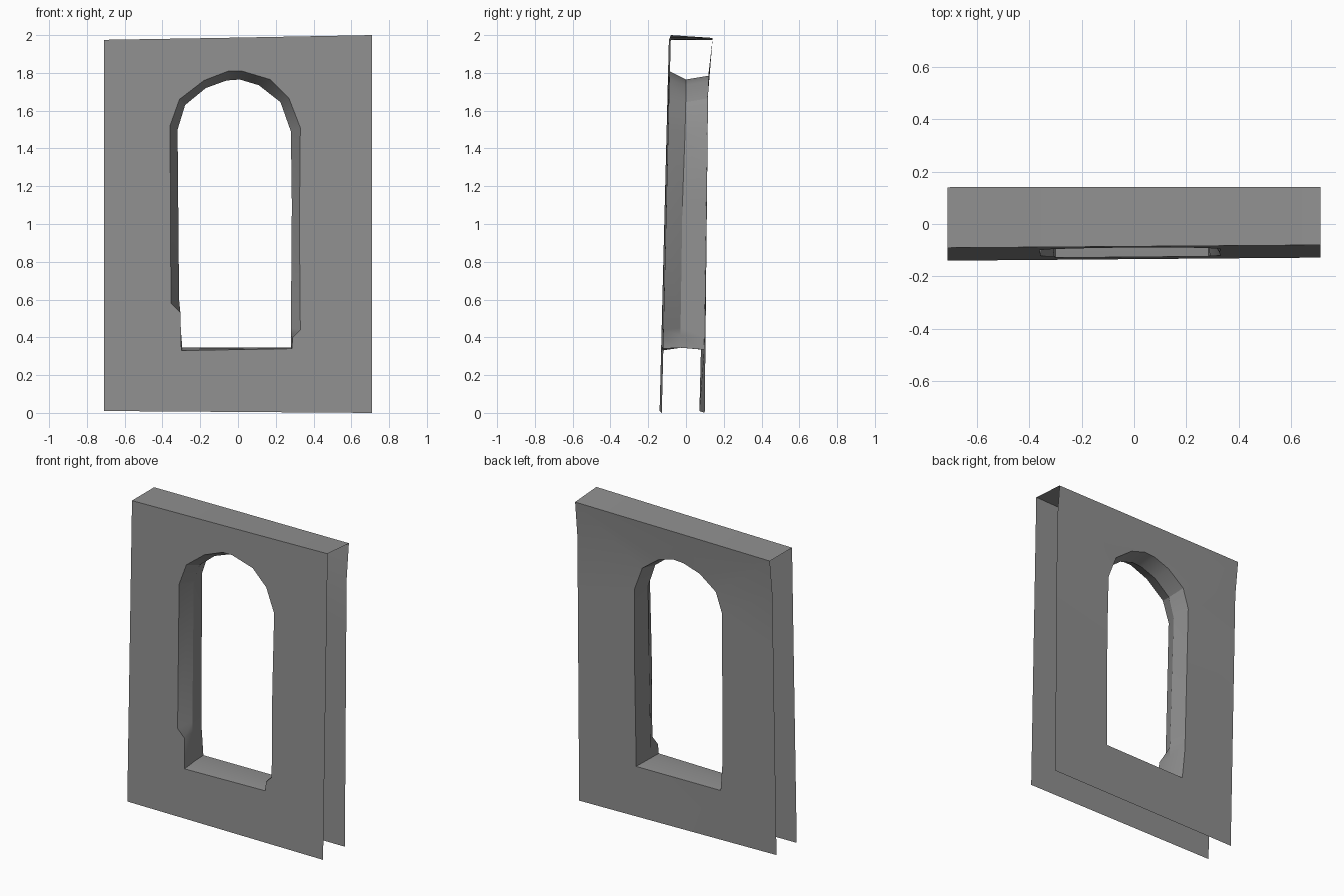
import bpy
import bmesh
import math
from mathutils import Vector

cube = bpy.data.objects.get("Cube")
if cube:
    bpy.data.objects.remove(cube, do_unlink=True)

HALF = 0.71

grey = bpy.data.materials.new("stone grey")
grey.use_nodes = True
colour = (0.28, 0.28, 0.28, 1)
grey.diffuse_color = colour
grey.node_tree.nodes["Principled BSDF"].inputs["Base Color"].default_value = colour


def lerp(a, b, t):
    return a + (b - a) * t


# Gentle lean and warp of the two wall skins
def front_y(x, z):
    t = (x + HALF) / (2 * HALF)
    return lerp(lerp(-0.14, -0.128, t), lerp(-0.09, -0.08, t), z / 2)


def middle_y(x, z):
    return -0.015 - 0.015 * math.cos((z - 0.6) * 2.6)


def back_y(x, z):
    flare = max(0, min(1, (z - 1.75) / 0.25))
    return lerp(0.085 + 0.02 * x, 0.12, z / 2) + 0.023 * flare


def place(outline, depth):
    return [Vector((x, depth(x, z), z)) for x, z in outline]


def finish(name, bm, facing):
    """Turn every face by the facing rule and make the object."""
    bm.normal_update()
    for face in bm.faces:
        if face.normal.dot(facing(face.calc_center_median())) < 0:
            face.normal_flip()
    mesh = bpy.data.meshes.new(name)
    bm.to_mesh(mesh)
    bm.free()
    mesh.materials.append(grey)
    obj = bpy.data.objects.new(name, mesh)
    bpy.context.collection.objects.link(obj)
    bpy.ops.object.select_all(action='DESELECT')
    obj.select_set(True)
    bpy.context.view_layer.objects.active = obj
    bpy.ops.object.shade_smooth_by_angle(angle=math.radians(30))


def skin(name, border, hole, direction):
    """Wall sheet between the outer border and the arched hole."""
    bm = bmesh.new()
    for loop in (border, hole):
        verts = [bm.verts.new(p) for p in loop]
        for i, v in enumerate(verts):
            bm.edges.new((verts[i - 1], v))
    bmesh.ops.triangle_fill(bm, edges=bm.edges[:], use_beauty=True,
                            normal=direction)
    finish(name, bm, lambda c: direction)


def strips(name, rows, closed, facing):
    """Quads between neighbouring rows of points."""
    bm = bmesh.new()
    grid = [[bm.verts.new(p) for p in row] for row in rows]
    for a, b in zip(grid, grid[1:]):
        for i in range(0 if closed else 1, len(a)):
            bm.faces.new((a[i - 1], a[i], b[i], b[i - 1]))
    finish(name, bm, facing)


# Arched opening: worn front lip, narrower middle ring, back lip
front_arch = [(-0.3, 0.33), (-0.305, 0.53), (-0.355, 0.58), (-0.36, 1.52),
              (-0.31, 1.66), (-0.18, 1.76), (-0.05, 1.81), (0.02, 1.81),
              (0.17, 1.765), (0.27, 1.665), (0.33, 1.51), (0.325, 1),
              (0.33, 0.44), (0.29, 0.4), (0.285, 0.34)]
middle_arch = [(-0.295, 0.345), (-0.31, 0.53), (-0.312, 0.6), (-0.32, 1.5),
               (-0.28, 1.63), (-0.17, 1.72), (-0.06, 1.76), (0.01, 1.765),
               (0.11, 1.735), (0.225, 1.645), (0.28, 1.49), (0.285, 1.1),
               (0.28, 0.45), (0.28, 0.41), (0.28, 0.345)]
back_arch = [(x * 1.06, z + (0.02 if z > 1 else -0.01)) for x, z in middle_arch]

# Outer border with a slightly sloping top
top = [(-HALF, 1.975), (-0.1, 1.985), (HALF, 2)]
back_top = [(-HALF, 1.975), (-0.1, 1.98), (HALF, 1.985)]
heights = (0.5, 1, 1.4, 1.75)
right_side = [(-HALF, z) for z in (0.01, *heights)]
left_side = [(HALF, z) for z in (*reversed(heights), 0)]

front_ring = place(front_arch, front_y)
middle_ring = place(middle_arch, middle_y)
back_ring = place(back_arch, back_y)

skin("front_wall", place(right_side + top + left_side, front_y),
     front_ring, Vector((0, -1, 0)))
skin("back_wall", place(right_side + back_top + left_side, back_y),
     back_ring, Vector((0, 1, 0)))

# Cap joining the skins; sides and underside stay open
strips("top_cap", [place(top, front_y), place(back_top, back_y)],
       False, lambda c: Vector((0, 0, 1)))

# Inner faces of the opening look toward its centre
strips("arch_reveal", [front_ring, middle_ring, back_ring], True,
       lambda c: Vector((-c.x, 0, max(0.45, min(1.4, c.z)) - c.z)))
